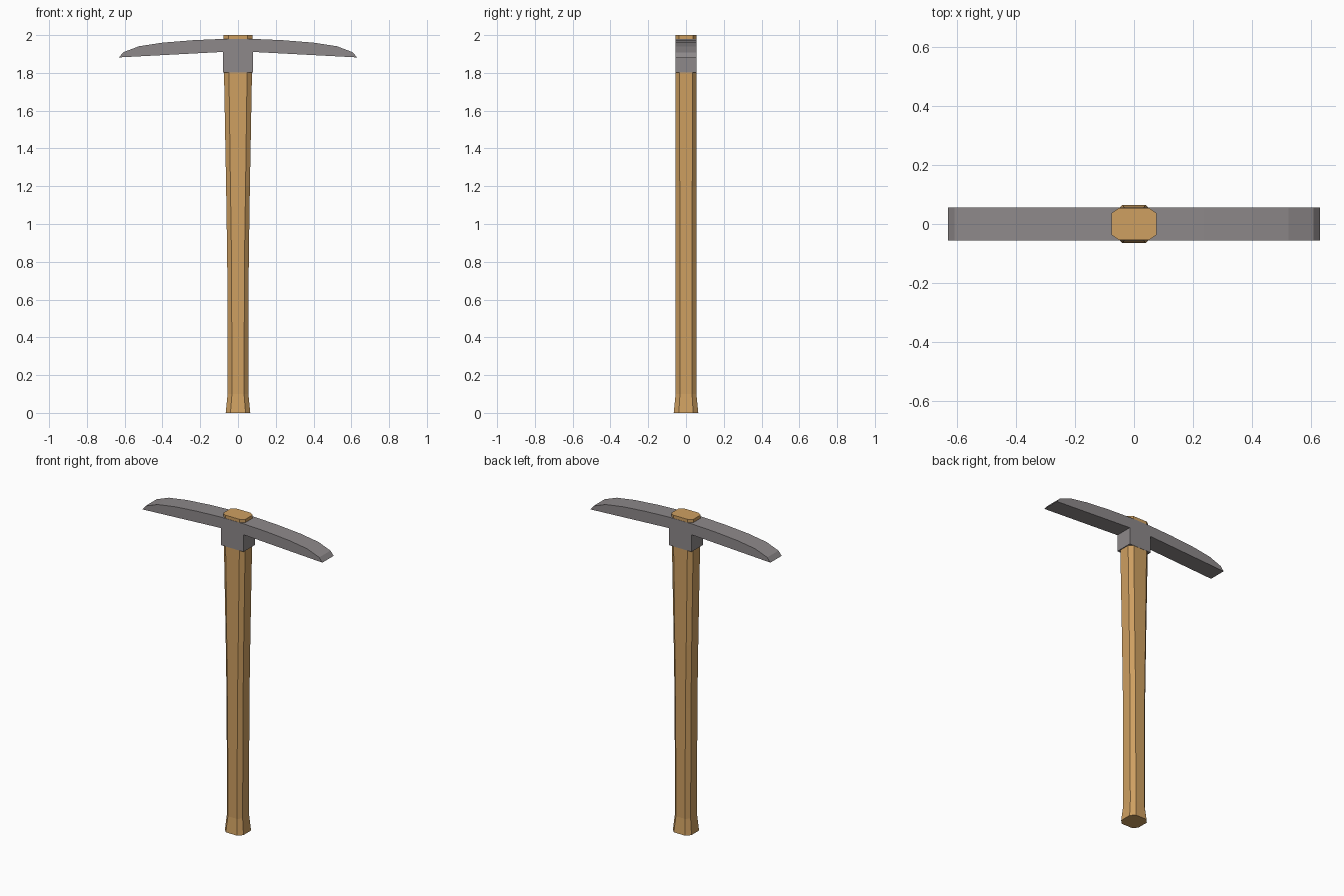
import bpy, bmesh

if "Cube" in bpy.data.objects:
    bpy.data.objects.remove(bpy.data.objects["Cube"])


def material(name, rgb):
    m = bpy.data.materials.new(name)
    m.diffuse_color = (*rgb, 1)
    m.use_nodes = True
    m.node_tree.nodes["Principled BSDF"].inputs["Base Color"].default_value = m.diffuse_color
    return m


def finish(name, bm, mat):
    bmesh.ops.recalc_face_normals(bm, faces=bm.faces[:])
    me = bpy.data.meshes.new(name)
    bm.to_mesh(me)
    bm.free()
    me.materials.append(mat)
    ob = bpy.data.objects.new(name, me)
    bpy.context.collection.objects.link(ob)
    return ob


def octagon(bm, z, hx, hy, fx, fy):
    """Chamfered rectangle: half sizes hx, hy and half lengths of its flats fx, fy."""
    pts = [(hx, -fy), (hx, fy), (fx, hy), (-fx, hy),
           (-hx, fy), (-hx, -fy), (-fx, -hy), (fx, -hy)]
    return [bm.verts.new((x, y, z)) for x, y in pts]


wood = material("wood", (0.62, 0.35, 0.12))
iron = material("iron", (0.27, 0.25, 0.255))

# Handle: eight-sided shaft, flared foot, widening sideways to the top
bm = bmesh.new()
sections = [(0.0, 0.065, 0.065, 0.040, 0.038),
            (0.1, 0.055, 0.055, 0.032, 0.032),
            (0.8, 0.057, 0.055, 0.034, 0.032),
            (1.2, 0.063, 0.055, 0.040, 0.033),
            (1.8, 0.074, 0.055, 0.048, 0.035),
            (2.0, 0.077, 0.055, 0.050, 0.036)]
rings = [octagon(bm, *s) for s in sections]
for a, b in zip(rings, rings[1:]):
    for i in range(8):
        j = (i + 1) % 8
        bm.faces.new((a[i], a[j], b[j], b[i]))
bm.faces.new(rings[0])
bm.faces.new(rings[-1])
finish("handle", bm, wood)

# Pick head: mirrored side profile with collar, extruded front to back
half = [(0.079, 1.803), (0.079, 1.911), (0.63, 1.882), (0.608, 1.909),
        (0.524, 1.941), (0.40, 1.960), (0.238, 1.973), (0.079, 1.980)]
profile = half + [(-x, z) for x, z in reversed(half)]
depth = 0.0565
bm = bmesh.new()
face = bm.faces.new([bm.verts.new((x, -depth, z)) for x, z in profile])
ext = bmesh.ops.extrude_face_region(bm, geom=[face])
moved = [g for g in ext["geom"] if isinstance(g, bmesh.types.BMVert)]
bmesh.ops.translate(bm, verts=moved, vec=(0, 2 * depth, 0))
finish("pick_head", bm, iron)
